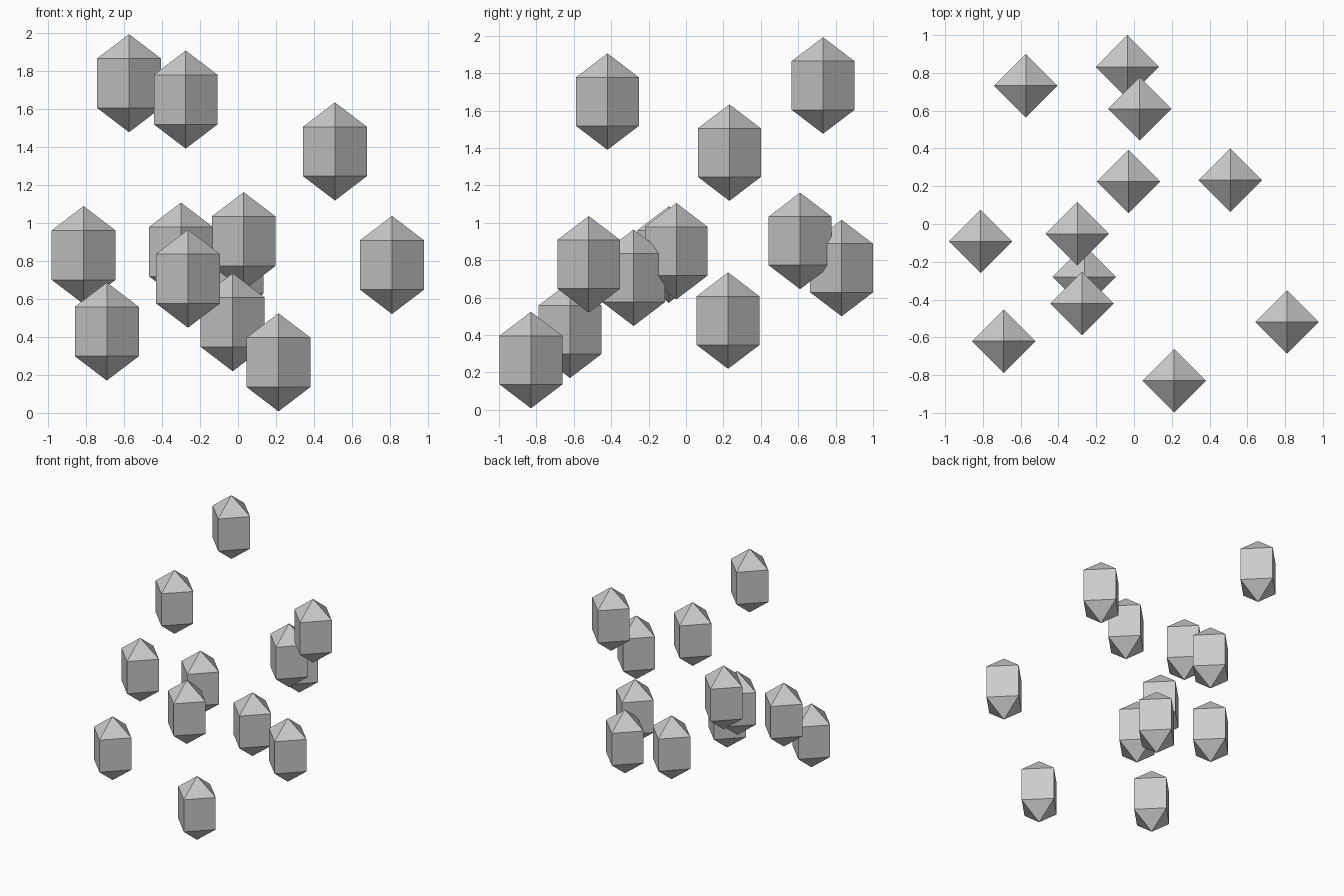
import bpy, bmesh, math

if "Cube" in bpy.data.objects:
    bpy.data.objects.remove(bpy.data.objects["Cube"])

R, BODY, HALF = 0.168, 0.13, 0.258   # corner radius, prism half height, tip half height

grey = bpy.data.materials.new("grey")
grey.diffuse_color = (0.6, 0.6, 0.6, 1)
grey.use_nodes = True
grey.node_tree.nodes["Principled BSDF"].inputs["Base Color"].default_value = grey.diffuse_color

# One shared crystal mesh: a four-sided prism with a pyramid at each end
mesh = bpy.data.meshes.new("crystal")
bm = bmesh.new()
rings = [[bm.verts.new((R * math.cos(i * math.pi / 2), R * math.sin(i * math.pi / 2), z))
          for i in range(4)] for z in (-BODY, BODY)]
bottom = bm.verts.new((0, 0, -HALF))
top = bm.verts.new((0, 0, HALF))
for i in range(4):
    j = (i + 1) % 4
    bm.faces.new((rings[0][i], rings[0][j], rings[1][j], rings[1][i]))
    bm.faces.new((rings[1][i], rings[1][j], top))
    bm.faces.new((rings[0][j], rings[0][i], bottom))
bmesh.ops.recalc_face_normals(bm, faces=bm.faces)
bm.to_mesh(mesh)
bm.free()
mesh.materials.append(grey)

# Floating crystals, by centre
centres = [
    (-0.573, 0.733, 1.734), (-0.275, -0.42, 1.648), (0.51, 0.232, 1.375),
    (-0.812, -0.092, 0.83), (-0.30, -0.052, 0.848), (0.03, 0.61, 0.903),
    (-0.263, -0.28, 0.706), (-0.69, -0.62, 0.428), (-0.028, 0.225, 0.477),
    (0.213, -0.829, 0.266), (0.81, -0.52, 0.778), (-0.035, 0.832, 0.758),
]
for n, c in enumerate(centres, 1):
    ob = bpy.data.objects.new(f"crystal_{n}", mesh)
    ob.location = c
    bpy.context.collection.objects.link(ob)
